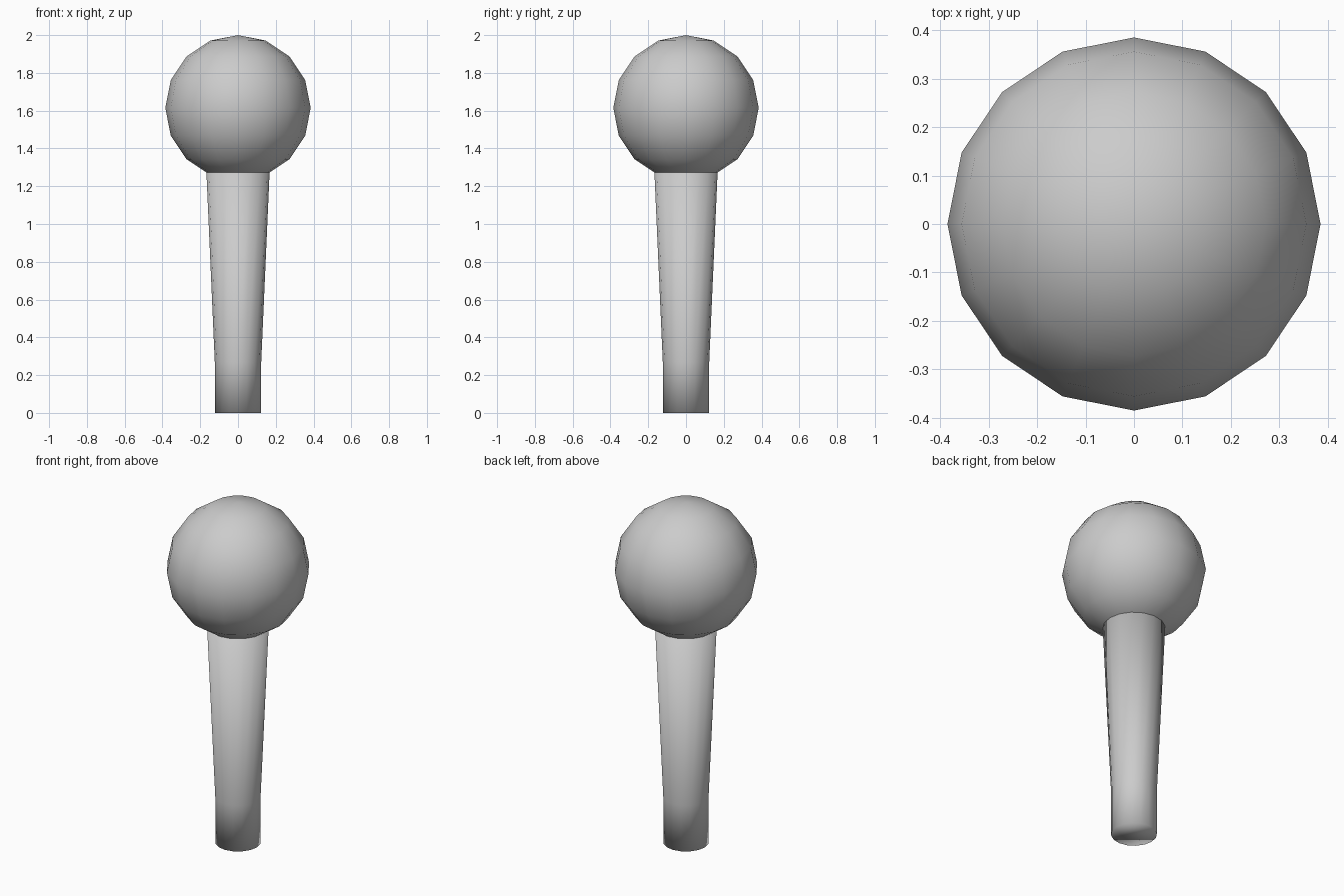
import bpy, bmesh, math

if "Cube" in bpy.data.objects:
    bpy.data.objects.remove(bpy.data.objects["Cube"])

SIDES = 16


def finish(name, bm):
    bmesh.ops.recalc_face_normals(bm, faces=bm.faces)
    for face in bm.faces:
        face.smooth = True
    mesh = bpy.data.meshes.new(name)
    bm.to_mesh(mesh)
    bm.free()
    obj = bpy.data.objects.new(name, mesh)
    bpy.context.collection.objects.link(obj)
    return obj


# Round head
bm = bmesh.new()
bmesh.ops.create_uvsphere(bm, u_segments=SIDES, v_segments=8, radius=0.385)
head = finish("head", bm)
head.location.z = 1.615

# Tapered handle: straight foot, then widening up into the head
bm = bmesh.new()
rings = []
for r, z in [(0.123, 0.0), (0.123, 0.27), (0.168, 1.29)]:
    rings.append([bm.verts.new((r * math.cos(math.tau * i / SIDES),
                                r * math.sin(math.tau * i / SIDES), z))
                  for i in range(SIDES)])
for low, high in zip(rings, rings[1:]):
    for i in range(SIDES):
        j = (i + 1) % SIDES
        bm.faces.new((low[i], low[j], high[j], high[i]))
bm.faces.new(rings[0])
bm.faces.new(rings[-1])
finish("handle", bm)
